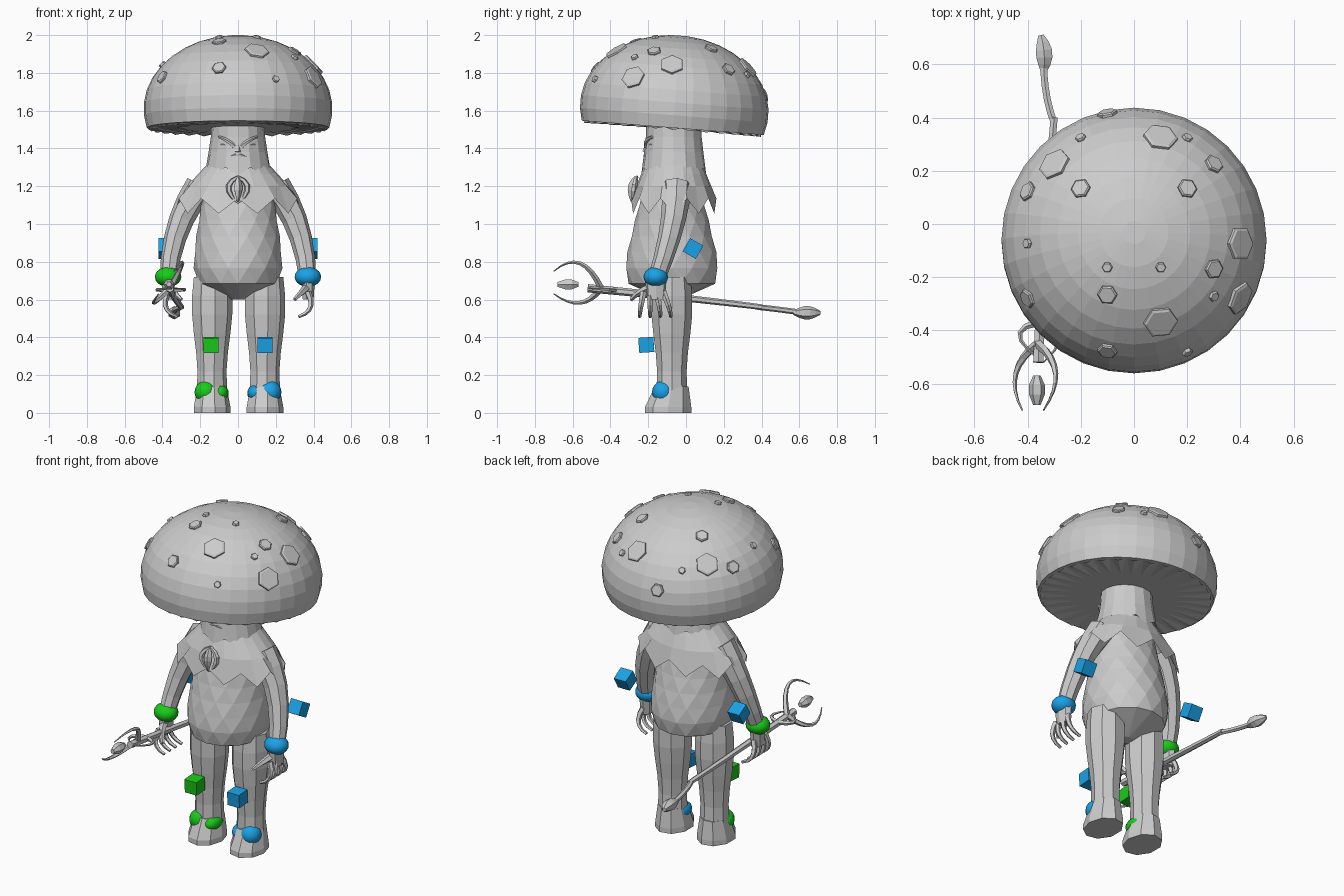
import bpy, bmesh, math
from mathutils import Vector, Matrix

old = bpy.data.objects.get("Cube")
if old:
    bpy.data.objects.remove(old)


def material(name, rgb):
    mat = bpy.data.materials.new(name)
    mat.use_nodes = True
    mat.diffuse_color = (*rgb, 1)
    mat.node_tree.nodes["Principled BSDF"].inputs["Base Color"].default_value = (*rgb, 1)
    return mat


grey = material("plain grey", (.6, .6, .6))
blue = material("marker blue", (.01, .36, .8))
green = material("marker green", (.01, .6, .01))
X, Y, Z = Matrix.Identity(3)


def finish(name, bm, mat):
    bmesh.ops.recalc_face_normals(bm, faces=bm.faces)
    mesh = bpy.data.meshes.new(name)
    bm.to_mesh(mesh)
    bm.free()
    mesh.materials.append(mat)
    obj = bpy.data.objects.new(name, mesh)
    bpy.context.collection.objects.link(obj)
    return obj


def sweep(name, rings, sides, axis=None, ref=X, stagger=0, closed=True, zigzag=0):
    """Skin rings of (centre, radius, second radius); zigzag drops every other last point."""
    bm = bmesh.new()
    loops = []
    last = len(rings) - 1
    for i, (centre, ru, rv) in enumerate(rings):
        along = axis or rings[min(i + 1, last)][0] - rings[max(i - 1, 0)][0]
        along = along.normalized()
        u = (ref - along * ref.dot(along)).normalized()
        v = along.cross(u)
        loop = []
        for k in range(sides):
            a = math.tau * (k + i * stagger) / sides
            p = centre + u * ru * math.cos(a) + v * rv * math.sin(a)
            if i == last and k % 2 == 0:
                p = p - Z * zigzag
            loop.append(bm.verts.new(p))
        loops.append(loop)
    for a, b in zip(loops, loops[1:]):
        for k in range(sides):
            n = (k + 1) % sides
            if stagger:
                bm.faces.new((a[k], a[n], b[k]))
                bm.faces.new((a[n], b[n], b[k]))
            else:
                bm.faces.new((a[k], a[n], b[n], b[k]))
    if closed:
        bm.faces.new(loops[0])
        bm.faces.new(loops[-1])
    return finish(name, bm, grey)


def bend(name, start, pull, end, thick, thin, bulge=0, flat=1, sides=5, steps=5, ref=X):
    """Tapering tube along a curve that is drawn towards the pull point."""
    a, b, c = Vector(start), Vector(pull), Vector(end)
    rings = []
    for i in range(steps + 1):
        t = i / steps
        r = thick + (thin - thick) * t + bulge * math.sin(math.pi * t)
        rings.append((a.lerp(b, t).lerp(b.lerp(c, t), t), r, r * flat))
    sweep(name, rings, sides, ref=ref)


def ball(name, pos, size):
    bm = bmesh.new()
    bmesh.ops.create_uvsphere(bm, u_segments=16, v_segments=10, radius=1)
    bm.transform(Matrix.Translation(pos) @ Matrix.Diagonal((*size, 1)))
    finish(name, bm, mark).data.shade_smooth()


def box(name, pos, angle, mat):
    bm = bmesh.new()
    bmesh.ops.create_cube(bm, size=.08)
    bm.transform(Matrix.Translation(pos) @ Matrix.Rotation(math.radians(angle), 4, "X"))
    finish(name, bm, mat)


# Mushroom cap: an elliptical dome tilted towards the back
WIDE, TALL, RIM = .5, .39, .1
tilt = Matrix.Translation((0, -.07, 1.51)) @ Matrix.Rotation(math.radians(-4.5), 4, "X")
dome = []
for i in range(11):
    a = math.radians(10 * i - 15)
    r = WIDE * math.cos(a)
    dome.append((Z * (RIM + TALL * math.sin(a)), r, r))
cap = sweep("cap", dome, 32, axis=Z)
gills = sweep("gills", [(Z * .01, .1, .1), (Z * 0, .47, .47)], 64, axis=Z, closed=False, zigzag=.012)
cap.matrix_world = gills.matrix_world = tilt

# Raised hexagonal spots, grouped by size
spots = {
    .065: [(.1, .3), (-.3, .2), (.4, -.1), (.4, -.3), (.1, -.4)],
    .038: [(.3, .2), (.2, .1), (.3, -.2), (-.1, -.3), (-.1, -.5),
           (-.4, -.3), (-.4, .1), (-.2, .1), (-.1, .4)],
    .02: [(-.4, -.1), (-.2, .3), (.2, .3), (.3, -.3), (.1, -.2), (-.1, -.2), (.2, -.5)],
}
for size, places in spots.items():
    for x, y in places:
        out = Vector((x, y + .07, 0))
        a = math.acos(min(out.length / WIDE, 1))
        out.normalize()
        base = out * WIDE * math.cos(a) + Z * (RIM + TALL * math.sin(a))
        normal = (out * math.cos(a) / WIDE + Z * math.sin(a) / TALL).normalized()
        spot = sweep("cap_spot", [(base - normal * .02, size, size),
                                  (base + normal * .005, size, size),
                                  (base + normal * .01, size * .85, size * .85)], 6)
        spot.matrix_world = tilt

# Stalk head with a ragged lower edge
middle = Vector((0, -.065, 0))
sweep("head", [(middle + Z * (1.54 - .08 * i), .14 + .004 * i * i, .145 + .003 * i * i)
               for i in range(4)], 16, axis=-Z, zigzag=.04)

# Faceted torso widening into a round belly
torso = []
for i in range(9):
    t = i / 8
    shrink = math.sqrt(1.02 - t ** 8)
    torso.append((middle + Z * (1.27 - .67 * t) - Y * .01,
                  (.17 + .1 * t) * shrink, (.13 + .17 * t) * shrink))
sweep("torso", torso, 14, axis=-Z, stagger=.5)

# Leafy mantle over the shoulders
sweep("mantle", [(middle + Z * (1.33 - .065 * i), .15 + .06 * i, .145 + .027 * i)
                 for i in range(4)], 20, axis=-Z, closed=False, zigzag=.08)
bend("clasp_stone", (0, -.27, 1.25), (0, -.29, 1.2), (0, -.29, 1.12), .004, .004, bulge=.02)

# Angry face
bend("mouth", (-.08, -.19, 1.33), (0, -.24, 1.4), (.08, -.19, 1.33), .006, .006, bulge=.006, ref=Z)
bend("nose", (0, -.2, 1.43), (0, -.21, 1.4), (0, -.215, 1.38), .01, .018)

# Everything that repeats on both sides
for s in (1, -1):
    side, mark = ("left", blue) if s > 0 else ("right", green)

    def at(x, y, z):
        return Vector((s * x, y, z))

    bend("brow", at(.1, -.18, 1.46), at(.06, -.22, 1.45), at(.02, -.21, 1.41), .008, .013, ref=Z)
    bend("eye", at(.09, -.18, 1.42), at(.06, -.2, 1.42), at(.04, -.2, 1.4), .006, .01, ref=Z)
    bend("clasp_bar", at(0, -.26, 1.25), at(.1, -.28, 1.2), at(0, -.28, 1.11), .008, .004,
         bulge=.01, ref=Y)

    # Leg with a full thigh, narrow ankle and flared foot
    leg = []
    for i in range(8):
        z = .1 * (7.2 - i)
        r = .095 + .016 * math.cos(math.pi * (z - .57) / .37)
        leg.append((at(.14, -.075, z), r, r))
    sweep(side + "_leg", leg, 9, axis=-Z)
    sweep(side + "_foot", [(at(.14, -.075, .14), .08, .09), (at(.14, -.095, .03), .1, .125),
                           (at(.14, -.095, 0), .1, .125)], 9, axis=-Z)

    # Arm and open hand
    wrist = at(.37, -.16, .7)
    bend(side + "_arm", at(.2, -.05, 1.2), at(.35, -.05, 1), wrist, .08, .045, sides=8)
    bend(side + "_palm", wrist + Z * .03, wrist - Z * .05, wrist - Z * .1, .038, .03,
         flat=1.6, sides=7)
    for i in range(4):
        root = wrist + Y * (.035 * i - .065) - Z * .06
        bend(side + "_finger", root, root + at(.05, .02 * i - .02, -.1),
             root + at(-.05, .02 * i - .02, -.13), .018, .009)
    bend(side + "_thumb", wrist - Z * .03, wrist + at(-.02, -.09, -.05),
         wrist + at(-.07, -.13, -.1), .025, .01)

    # Coloured markers around the joints
    ball(side + "_wrist_marker", wrist + Z * .02, (.07, .065, .053))
    ball(side + "_outer_ankle_marker", at(.17, -.12, .11), (.06, .06, .06))
    ball(side + "_inner_ankle_marker", at(.095, -.1, .105), (.046, .068, .045))
    box(side + "_knee_marker", at(.143, -.21, .36), 4, mark)
    box(side + "_elbow_marker", at(.38, .037, .87), -30, blue)

# Crooked staff held in the right hand
bend("staff_shaft", (-.36, -.52, .66), (-.34, 0, .61), (-.3, .4, .56), .022, .015, sides=6, ref=Z)
bend("staff_tail", (-.3, .38, .56), (-.34, .48, .55), (-.34, .62, .53), .015, .015, sides=6, ref=Z)
bend("staff_knob", (-.34, .57, .53), (-.33, .64, .53), (-.35, .71, .53), .012, .012,
     bulge=.024, sides=6, ref=Z)
for s in (1, -1):
    bend("staff_horn", (-.36, -.45, .66), (-.37 + .13 * s, -.55, .7 + .18 * s),
         (-.38 + .04 * s, -.7, .69 + .06 * s), .018, .003, steps=8)
    bend("staff_thorn", (-.36, -.37, .65), (-.36 + .15 * s, -.4, .65), (-.34, -.52, .66),
         .014, .003, ref=Z)
bend("staff_crystal", (-.365, -.57, .68), (-.365, -.62, .68), (-.365, -.68, .68), .014, .014,
     bulge=.018, sides=6, steps=3)
